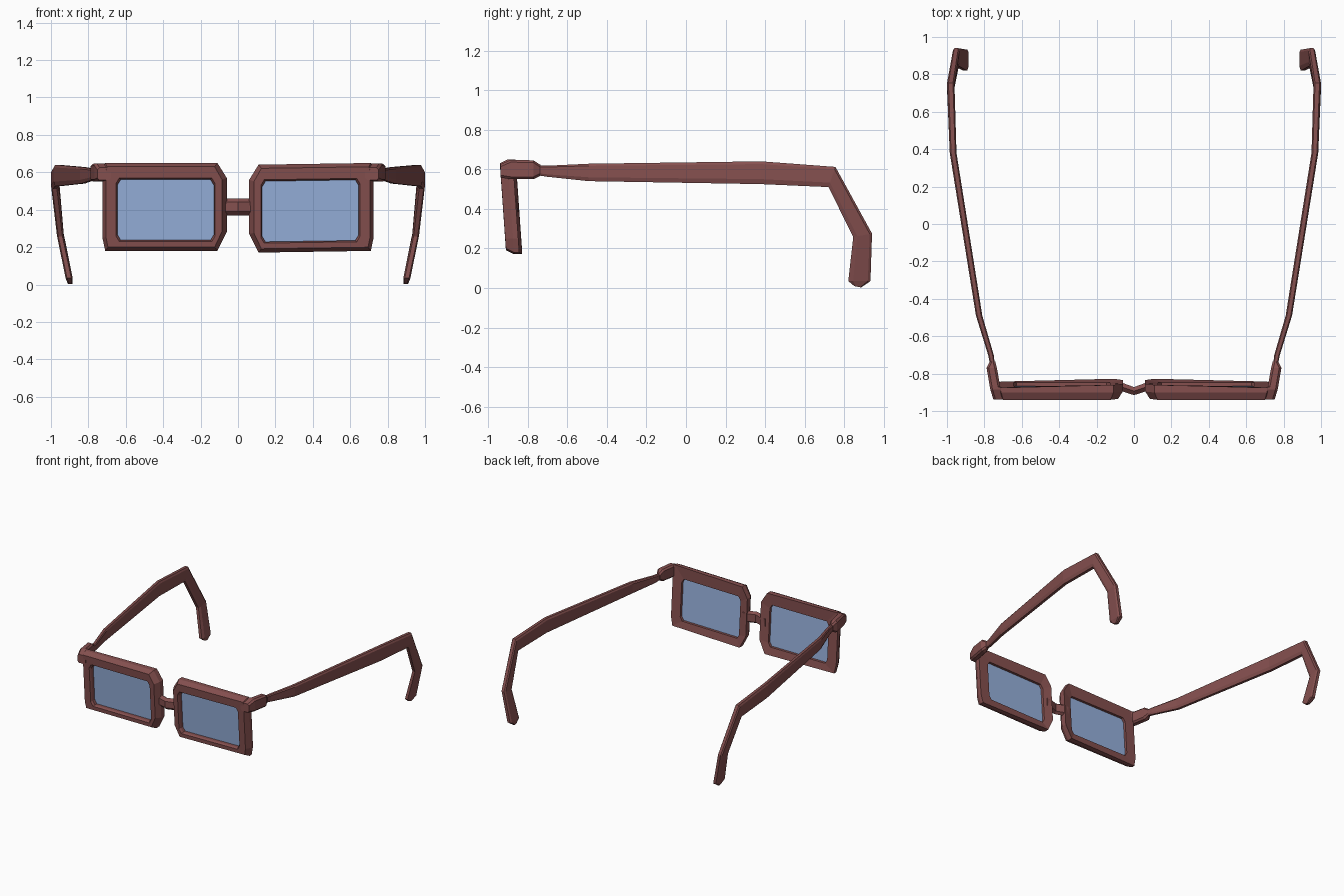
import bpy, bmesh

if "Cube" in bpy.data.objects:
    bpy.data.objects.remove(bpy.data.objects["Cube"])


def material(name, rgb):
    m = bpy.data.materials.new(name)
    m.diffuse_color = (*rgb, 1.0)
    m.use_nodes = True
    m.node_tree.nodes["Principled BSDF"].inputs["Base Color"].default_value = m.diffuse_color
    return m


FRAME = material("dark red frame", (0.235, 0.080, 0.078))
GLASS = material("blue lens", (0.31, 0.44, 0.72))


def loft(name, rings, mat, closed=False):
    """Skin a series of equal-length rings; either cap the ends or join them."""
    bm = bmesh.new()
    rows = [[bm.verts.new(p) for p in ring] for ring in rings]
    n = len(rows[0])
    pairs = list(zip(rows, rows[1:]))
    if closed:
        pairs.append((rows[-1], rows[0]))
    else:
        bm.faces.new(rows[0])
        bm.faces.new(rows[-1])
    for a, b in pairs:
        for i in range(n):
            j = (i + 1) % n
            bm.faces.new((a[i], a[j], b[j], b[i]))
    bmesh.ops.recalc_face_normals(bm, faces=bm.faces)
    mesh = bpy.data.meshes.new(name)
    bm.to_mesh(mesh)
    bm.free()
    mesh.materials.append(mat)
    ob = bpy.data.objects.new(name, mesh)
    bpy.context.collection.objects.link(ob)
    return ob


def cut_rect(x0, x1, z0, z1, cx, cz):
    """Rectangle with cut corners in the front plane."""
    return [(x0, z1 - cz), (x0 + cx, z1), (x1 - cx, z1), (x1, z1 - cz),
            (x1, z0 + cz), (x1 - cx, z0), (x0 + cx, z0), (x0, z0 + cz)]


# Rim outlines: the nose side has larger cut corners
OUTER = [(.06, .57), (.11, .65), (.71, .65), (.725, .62),
         (.725, .25), (.71, .18), (.11, .18), (.06, .28)]
FACE = [(.085, .56), (.125, .63), (.70, .63), (.705, .61),
        (.705, .25), (.695, .20), (.125, .20), (.085, .285)]
OPENING = cut_rect(.122, .653, .230, .569, .018, .03)
LENS_EDGE = cut_rect(.129, .645, .237, .561, .018, .03)


def place(outline, depth, s, nose=0.0):
    """Put an outline on the slightly tilted front plane of side s."""
    pts = []
    for x, z in outline:
        y = -0.94 + 0.07 * (0.63 - z) + depth
        if x < 0.12:
            y += nose
        dz = -0.01 * (0.73 - x) / 0.67 if s > 0 else 0.0
        pts.append((s * x, y, z + dz))
    return pts


# Temple stations: centre x, half width, top (y, z), bottom (y, z)
TEMPLE = [
    (.757, .013, (-.750, .618), (-.750, .570)),
    (.765, .015, (-.70, .618), (-.70, .562)),
    (.828, .017, (-.49, .628), (-.49, .540)),
    (.967, .018, (.38, .640), (.38, .525)),
    (.980, .020, (.755, .612), (.72, .510)),
    (.950, .018, (.940, .275), (.845, .258)),
    (.903, .019, (.932, .035), (.820, .035)),
    (.898, .012, (.885, .003), (.850, .010)),
]


def temple_ring(s, x, w, top, bottom):
    # Outer and inner side with bevelled upper and lower edges
    section = [(.6, 0), (1, .22), (1, .88), (.6, 1),
               (-.6, 1), (-1, .88), (-1, .22), (-.6, 0)]
    return [(s * (x + w * u),
             bottom[0] + (top[0] - bottom[0]) * t,
             bottom[1] + (top[1] - bottom[1]) * t) for u, t in section]


# End piece stations: y, x range, z range
END_PIECE = [
    (-.938, .68, .752, .558, .625),
    (-.885, .68, .768, .550, .648),
    (-.870, .715, .771, .550, .648),
    (-.770, .733, .788, .550, .645),
    (-.735, .742, .772, .568, .622),
]

for s, side in ((-1, "left"), (1, "right")):
    # Rim: bevelled front, flat back, open in the middle
    loft(side + "_rim", [
        place(FACE, 0, s),
        place(OUTER, .04, s),
        place(OUTER, .066, s, .015),
        place(LENS_EDGE, .066, s),
        place(LENS_EDGE, .015, s),
        place(OPENING, 0, s),
    ], FRAME, closed=True)

    # Lens plate set inside the rim
    plate = cut_rect(.124, .650, .232, .566, .016, .028)
    loft(side + "_lens", [place(plate, .040, s), place(plate, .046, s)], GLASS)

    # Hinge end piece at the upper outer corner
    loft(side + "_end_piece", [
        [(s * px, y, pz) for px, pz in cut_rect(x0, x1, z0, z1, .012, .012)]
        for y, x0, x1, z0, z1 in END_PIECE], FRAME)

    # Temple arm with the hook behind the ear
    loft(side + "_temple", [temple_ring(s, *st) for st in TEMPLE], FRAME)

# Bridge: six-sided bar bent forward in the middle
bridge = []
for x, y0, y1 in ((-.10, -.888, -.850), (-.06, -.896, -.850), (0, -.915, -.872),
                  (.06, -.896, -.850), (.10, -.888, -.850)):
    ym = (y0 + y1) / 2
    bridge.append([(x, y0, .39), (x, y0, .44), (x, ym, .46),
                   (x, y1, .445), (x, y1, .385), (x, ym, .37)])
loft("bridge", bridge, FRAME)
